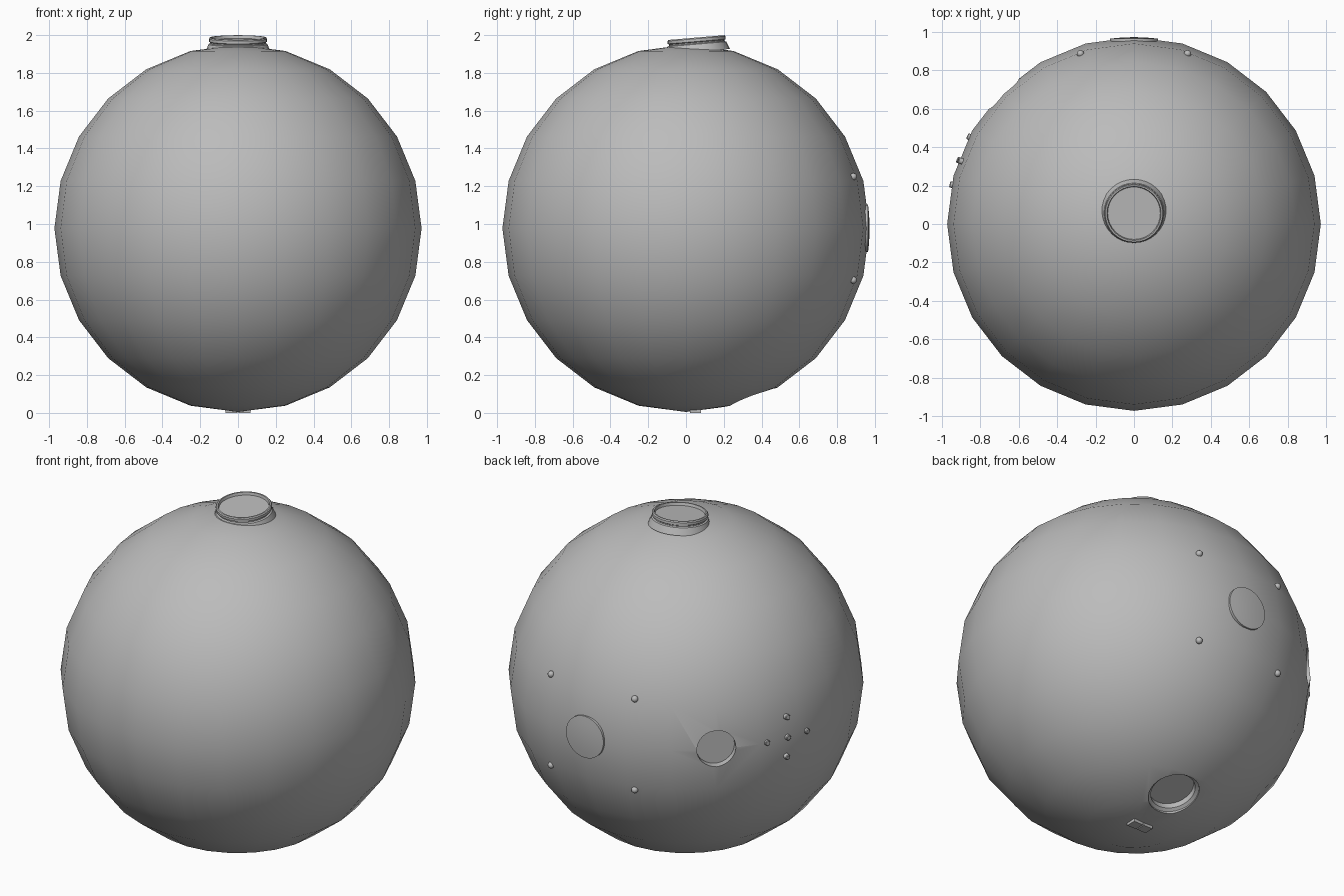
import bpy, bmesh, math
from mathutils import Vector, Matrix

if "Cube" in bpy.data.objects:
    bpy.data.objects.remove(bpy.data.objects["Cube"])

R = 0.972
C = Vector((0, 0, 0.977))

grey = bpy.data.materials.new("plain_grey")
grey.diffuse_color = (0.5, 0.5, 0.5, 1)
grey.use_nodes = True
grey.node_tree.nodes["Principled BSDF"].inputs["Base Color"].default_value = grey.diffuse_color


def finish(name, bm, matrix=None, angle=35):
    """Turn a bmesh into a smooth-shaded object with sharp edges kept."""
    bmesh.ops.recalc_face_normals(bm, faces=bm.faces)
    me = bpy.data.meshes.new(name)
    if matrix:
        bm.transform(matrix)
    bm.to_mesh(me)
    bm.free()
    me.materials.append(grey)
    ob = bpy.data.objects.new(name, me)
    bpy.context.collection.objects.link(ob)
    smooth(ob, angle)
    return ob


def smooth(ob, angle=35):
    bpy.ops.object.select_all(action='DESELECT')
    ob.select_set(True)
    bpy.context.view_layer.objects.active = ob
    bpy.ops.object.shade_smooth_by_angle(angle=math.radians(angle))


def lathe(name, profile, matrix, n=32):
    """Revolve (radius, height) points round local z; radius 0 makes a pole."""
    bm = bmesh.new()
    vs = [bm.verts.new((r, 0, h)) for r, h in profile]
    es = [bm.edges.new(p) for p in zip(vs, vs[1:])]
    bmesh.ops.spin(bm, geom=vs + es, cent=(0, 0, 0), axis=(0, 0, 1),
                   angle=2 * math.pi, steps=n, use_merge=True)
    bmesh.ops.remove_doubles(bm, verts=bm.verts, dist=1e-5)
    return finish(name, bm, matrix)


def outward(n):
    """Frame at the ball centre whose z axis points along n."""
    return Matrix.Translation(C) @ Vector(n).to_track_quat('Z', 'Y').to_matrix().to_4x4()


# Ball shell
bm = bmesh.new()
bmesh.ops.create_uvsphere(bm, u_segments=24, v_segments=12, radius=R)
shell = finish("ball_shell", bm, Matrix.Translation(C))

# Recesses: side opening at the back left, stepped opening underneath
side_dir = (-0.707, 0.707, 0)
under_dir = (0, 0.354, -0.935)
cutters = [
    lathe("side_cutter", [(0, 0.91), (0.108, 0.91), (0.108, 1.1), (0, 1.1)],
          outward(side_dir)),
    lathe("under_cutter", [(0, 0.90), (0.125, 0.90), (0.125, 0.935),
                           (0.143, 0.945), (0.143, 1.1), (0, 1.1)],
          outward(under_dir)),
]
for cut in cutters:
    mod = shell.modifiers.new("cut", 'BOOLEAN')
    mod.operation = 'DIFFERENCE'
    mod.solver = 'EXACT'
    mod.object = cut
    bpy.context.view_layer.objects.active = shell
    bpy.ops.object.modifier_apply(modifier=mod.name)
    bpy.data.objects.remove(cut)
smooth(shell)

# Tilted neck on top, with grooved collar and sunken lid
neck = Matrix.Translation((0, 0.055, 1.987)) @ Matrix.Rotation(math.radians(4.8), 4, 'X')
lathe("top_neck", [(0.172, -0.075), (0.156, -0.035), (0.147, -0.031),
                   (0.147, -0.025), (0.154, -0.021), (0.154, -0.006),
                   (0.149, 0), (0.141, 0), (0.137, -0.016), (0, -0.016)], neck)

# Almost flush round lens on the back
cap = [(R * math.sin(a), R * math.cos(a)) for a in (0, 0.045, 0.09, 0.129)]
lathe("back_lens", cap + [(0.125, 0.93)], outward((0, 1, 0)))

# Four round studs about the lens
for sx in (-1, 1):
    for sz in (-1, 1):
        bm = bmesh.new()
        bmesh.ops.create_uvsphere(bm, u_segments=12, v_segments=8, radius=0.019)
        n = Vector((sx * 0.28, 0.89, sz * 0.275)).normalized()
        finish("lens_stud", bm, Matrix.Translation(C + n * 0.968))

# Cross of five small buttons on the left side
for i, j in ((0, 0), (1, 0), (-1, 0), (0, 1), (0, -1)):
    az = math.radians(20) + i * 0.137
    el = j * 0.124
    n = (-math.cos(az) * math.cos(el), math.sin(az) * math.cos(el), math.sin(el))
    lathe("side_button", [(0.016, 0.94), (0.016, 0.977), (0.012, 0.981), (0, 0.981)],
          outward(n), 12)

# Pair of small plates underneath
for s in (-1, 1):
    bm = bmesh.new()
    bmesh.ops.create_cube(bm, size=1)
    finish("under_plate", bm, Matrix.Translation((s * 0.034, 0.05, 0.01))
           @ Matrix.Diagonal((0.062, 0.06, 0.02, 1)))
